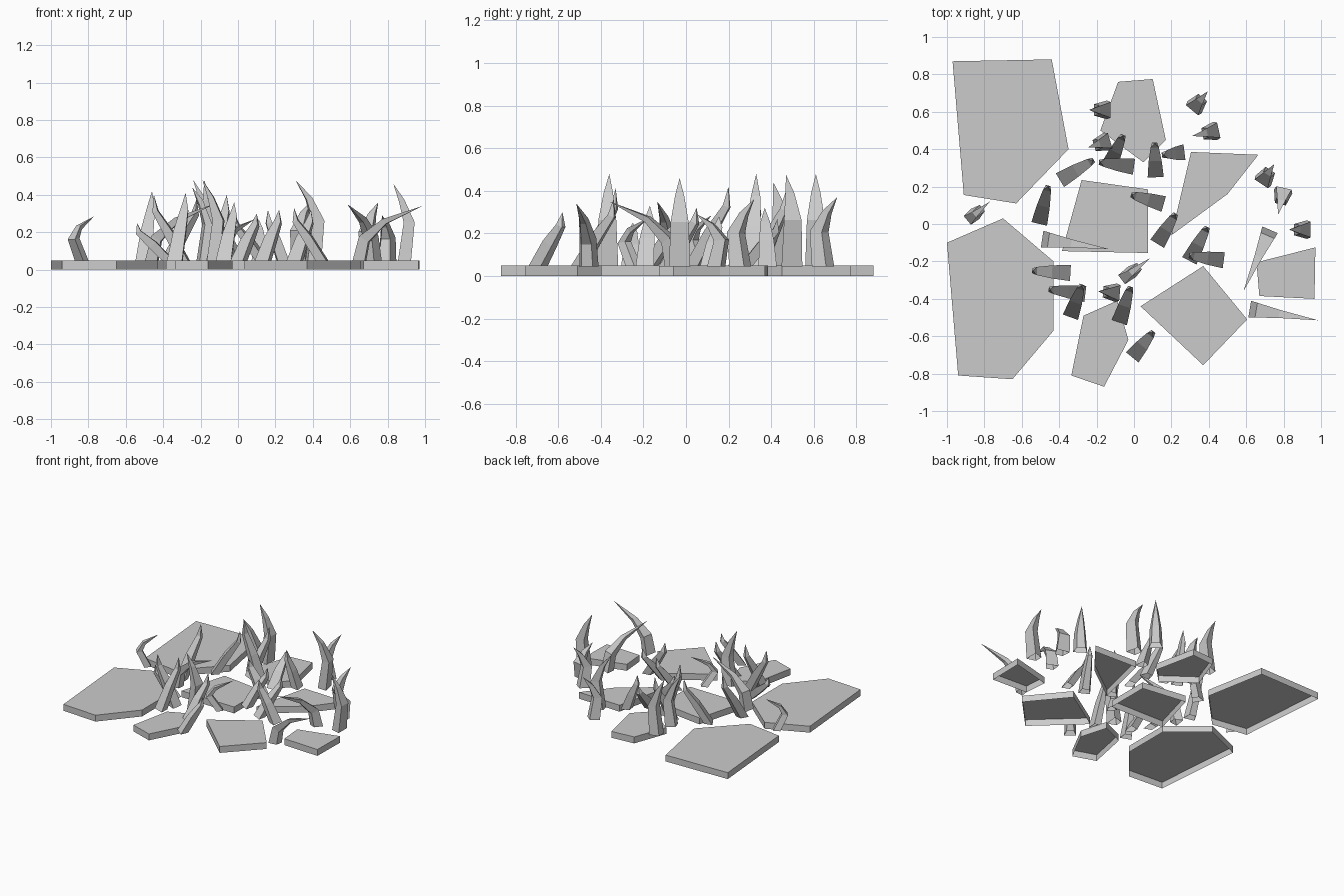
import bpy, bmesh
from mathutils import Vector

if "Cube" in bpy.data.objects:
    bpy.data.objects.remove(bpy.data.objects["Cube"])

SLAB_TOP = 0.05


def finish(name, bm):
    bmesh.ops.recalc_face_normals(bm, faces=bm.faces)
    mesh = bpy.data.meshes.new(name)
    bm.to_mesh(mesh)
    bm.free()
    bpy.context.collection.objects.link(bpy.data.objects.new(name, mesh))


def slab(name, outline):
    """Paving slab with an open underside."""
    bm = bmesh.new()
    low = [bm.verts.new((x, y, 0)) for x, y in outline]
    top = [bm.verts.new((x, y, SLAB_TOP)) for x, y in outline]
    bm.faces.new(top)
    n = len(outline)
    for i in range(n):
        j = (i + 1) % n
        bm.faces.new((low[i], low[j], top[j], top[i]))
    finish(name, bm)


def blade(name, base, tip, height, style, z0=0.045):
    """Tapered four-sided grass blade following a bent spine."""
    base, tip = Vector((*base, 0)), Vector((*tip, 0))
    lean = tip - base
    across = Vector((-lean.y, lean.x, 0)).normalized()
    along = lean.normalized()
    spine = [base + along * (f * lean.length + s) + Vector((0, 0, z0 + (height - z0) * z))
             for f, s, z in style["spine"]]
    bm = bmesh.new()
    rings = []
    for i, (p, w) in enumerate(zip(spine[:-1], style["width"])):
        tangent = spine[i + 1] - spine[max(i - 1, 0)]
        normal = along if i == 0 else across.cross(tangent).normalized()
        a, b = across * w, normal * w * 0.7
        # kite-like section: broad back, narrow front
        rings.append([bm.verts.new(p + v) for v in
                      (-a - b, a - b, a * 0.6 + b, -a * 0.6 + b)])
    point = bm.verts.new(spine[-1])
    for lo, hi in zip(rings, rings[1:]):
        for i in range(4):
            j = (i + 1) % 4
            bm.faces.new((lo[i], lo[j], hi[j], hi[i]))
    for i in range(4):
        bm.faces.new((rings[-1][i], rings[-1][(i + 1) % 4], point))
    finish(name, bm)


# Paving slabs
slabs = {
    "back_left": [(-.97, .87), (-.44, .88), (-.35, .40), (-.63, .11), (-.91, .155)],
    "front_left": [(-1, -.10), (-.70, .03), (-.43, -.20), (-.43, -.57), (-.65, -.83), (-.94, -.81)],
    "back": [(-.085, .76), (.10, .775), (.17, .45), (.05, .33), (-.18, .50)],
    "centre": [(-.28, .235), (.075, .185), (.075, -.155), (-.385, -.145)],
    "back_right": [(.305, .385), (.665, .37), (.50, .16), (.20, -.06)],
    "front_right": [(.37, -.225), (.605, -.51), (.37, -.755), (.035, -.44)],
    "front": [(-.27, -.49), (-.09, -.41), (-.03, -.62), (-.16, -.87), (-.335, -.81)],
    "right": [(.655, -.205), (.97, -.125), (.965, -.40), (.67, -.385)],
}
for place, outline in slabs.items():
    slab("paving_slab_" + place, outline)

# Blade families: spine rows are (lean fraction, lean shift, height fraction)
upright = {"spine": [(0, 0, 0), (0, -.025, .5), (.25, 0, .78), (1, 0, 1)],
           "width": (.05, .042, .022)}
leaning = {"spine": [(0, 0, 0), (.5, 0, .42), (.95, 0, .75), (1, 0, 1)],
           "width": (.043, .035, .022)}
sweeping = {"spine": [(0, 0, 0), (.08, 0, .4), (.4, 0, .72), (1, 0, 1)],
            "width": (.045, .04, .022)}
hooked = {"spine": [(0, 0, 0), (-.75, 0, .5), (-.3, 0, .75), (1, 0, 1)],
          "width": (.035, .03, .018)}

# Rows: base x, base y, tip x, tip y, tip height
upright_rows = [
    (.40, .49, .31, .47, .475), (.345, .65, .395, .71, .37),
    (-.18, .61, -.24, .61, .48), (-.18, .43, -.245, .41, .44),
    (.89, -.03, .83, -.03, .46), (-.13, -.365, -.19, -.36, .48),
    (.71, .26, .75, .32, .36), (.79, .14, .77, .05, .29)]
leaning_rows = [
    (-.50, .03, -.46, .20, .42), (-.12, .34, -.06, .47, .40),
    (-.03, .31, -.18, .33, .48), (.115, .28, .11, .43, .27),
    (.24, .38, .16, .37, .32), (.13, .115, -.01, .155, .28),
    (.14, -.08, .22, .05, .32), (.31, -.17, .39, -.02, .32),
    (.45, -.19, .30, -.17, .33), (.01, -.69, .10, -.58, .30),
    (-.37, -.26, -.54, -.25, .25), (-.29, -.37, -.45, -.35, .40),
    (-.33, -.47, -.28, -.33, .41), (-.07, -.50, -.02, -.34, .36),
    (-.37, .25, -.22, .34, .38)]
sweeping_rows = [(.715, -.06, .585, -.36, .35), (.65, -.46, .985, -.515, .34),
                 (-.46, -.085, -.13, -.135, .35)]
hooked_rows = [(-.83, .07, -.77, .12, .285), (.01, -.24, .09, -.18, .27)]

for label, style, rows in (("upright", upright, upright_rows),
                           ("leaning", leaning, leaning_rows),
                           ("sweeping", sweeping, sweeping_rows),
                           ("hooked", hooked, hooked_rows)):
    for i, (bx, by, tx, ty, h) in enumerate(rows, 1):
        blade(f"grass_blade_{label}_{i}", (bx, by), (tx, ty), h, style)
